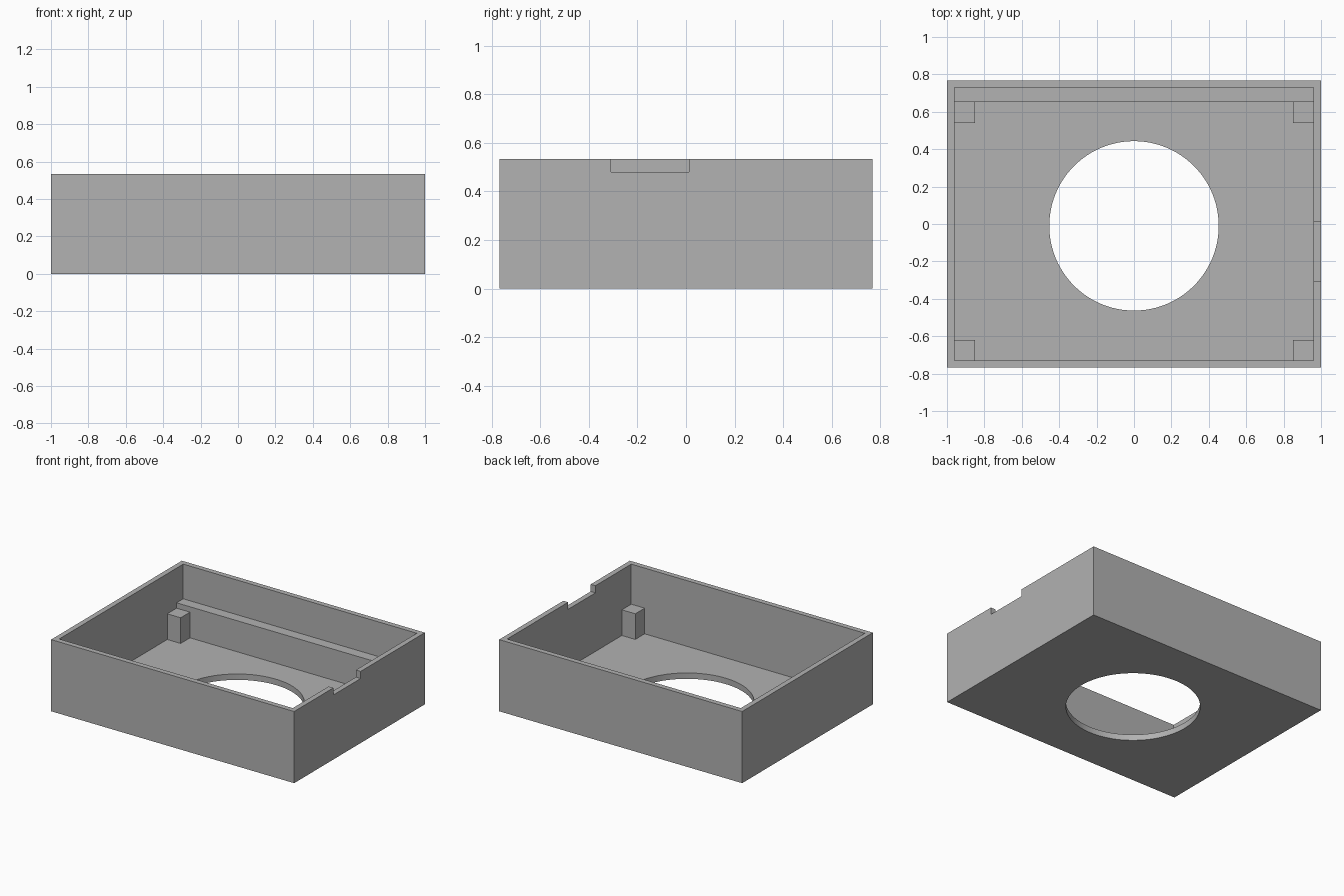
import bpy

old = bpy.data.objects.get("Cube")
if old:
    bpy.data.objects.remove(old, do_unlink=True)

# Overall sizes
HX, HY, H = 1.0, 0.768, 0.533
WALL, FLOOR = 0.039, 0.044
IX, IY = HX - WALL, HY - WALL
POST, POST_TOP = 0.11, 0.235
LEDGE_Y, LEDGE_TOP = 0.651, 0.275
EMBED = 0.02

grey = bpy.data.materials.new("plain grey")
grey.use_nodes = True
colour = (0.445, 0.445, 0.445, 1)
grey.diffuse_color = colour
grey.node_tree.nodes["Principled BSDF"].inputs["Base Color"].default_value = colour


def box(name, low, high):
    """Axis-aligned box between two corners."""
    bpy.ops.mesh.primitive_cube_add(size=1)
    ob = bpy.context.object
    ob.name = name
    ob.location = [(a + b) / 2 for a, b in zip(low, high)]
    ob.scale = [b - a for a, b in zip(low, high)]
    bpy.ops.object.transform_apply(location=True, rotation=False, scale=True)
    ob.data.materials.append(grey)
    return ob


def cut(target, cutter):
    """Subtract the cutter from the target, then discard it."""
    cutter.hide_render = True
    mod = target.modifiers.new("cut", 'BOOLEAN')
    mod.operation = 'DIFFERENCE'
    mod.solver = 'EXACT'
    mod.object = cutter
    bpy.context.view_layer.objects.active = target
    bpy.ops.object.modifier_apply(modifier=mod.name)
    bpy.data.objects.remove(cutter, do_unlink=True)


# Open tray: block with a cavity, a round floor opening and a rim notch
tray = box("tray", (-HX, -HY, 0), (HX, HY, H))
cut(tray, box("cavity_cutter", (-IX, -IY, FLOOR), (IX, IY, H + 1)))
bpy.ops.mesh.primitive_cylinder_add(vertices=96, radius=0.453, depth=0.4,
                                    location=(0, -0.01, 0))
hole = bpy.context.object
hole.data.materials.append(grey)
cut(tray, hole)
cut(tray, box("notch_cutter", (IX - 0.1, -0.308, 0.48), (HX + 0.1, 0.013, H + 1)))

# Raised step along the back wall
box("back_ledge", (-IX - EMBED, LEDGE_Y, FLOOR - EMBED),
    (IX + EMBED, IY + EMBED, LEDGE_TOP))

# Four corner posts, embedded slightly in walls and floor
for side, sx in (("right", -1), ("left", 1)):
    xs = sorted((sx * (IX + EMBED), sx * (IX - POST)))
    for end, y0, y1 in (("front", -IY - EMBED, -IY + POST),
                        ("back", LEDGE_Y - POST, LEDGE_Y + EMBED)):
        box(f"{end}_{side}_post", (xs[0], y0, FLOOR - EMBED), (xs[1], y1, POST_TOP))

# Smooth the round opening while keeping edges crisp
bpy.ops.object.select_all(action='DESELECT')
tray.select_set(True)
bpy.context.view_layer.objects.active = tray
bpy.ops.object.shade_smooth_by_angle()
